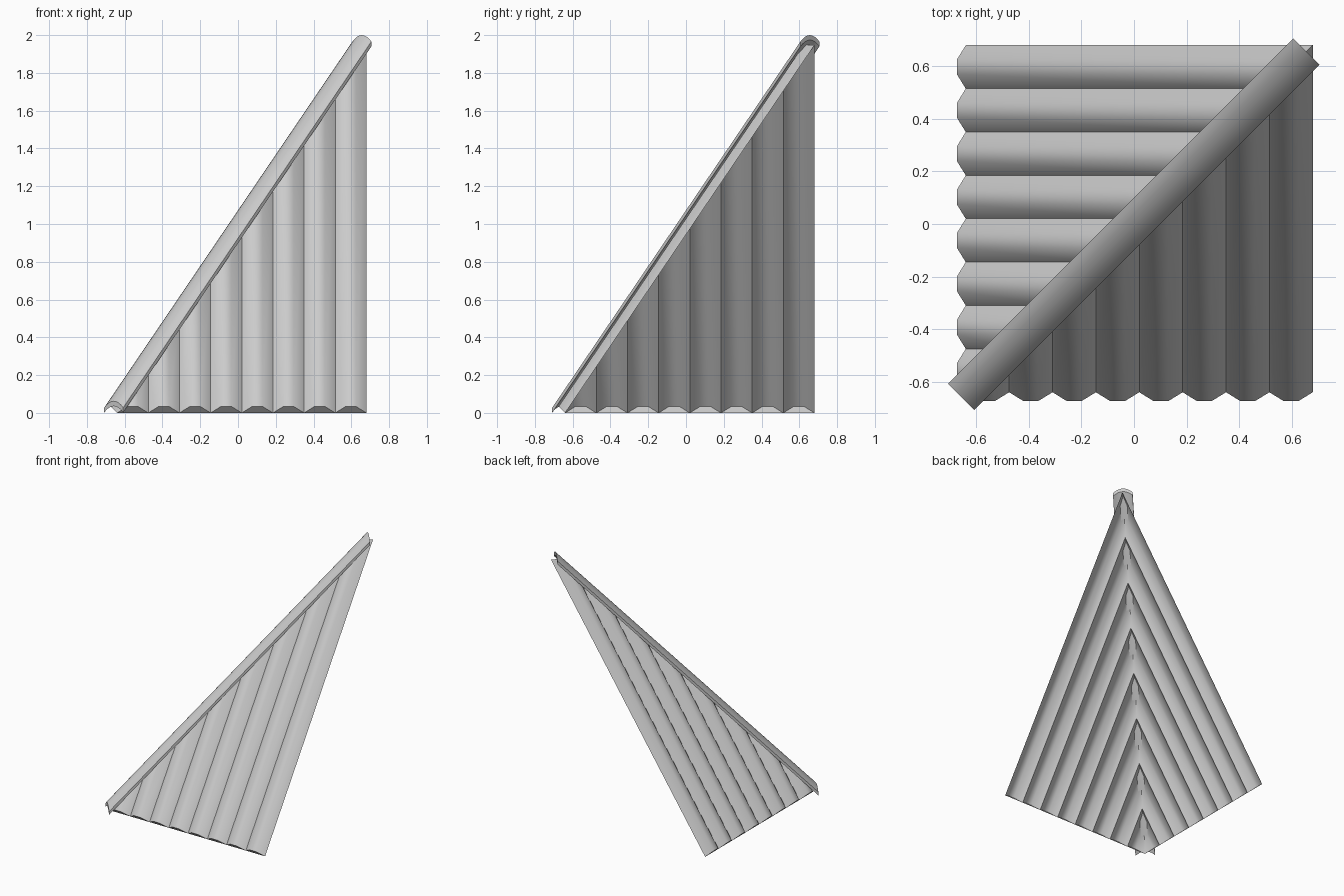
import bpy, math

if "Cube" in bpy.data.objects:
    bpy.data.objects.remove(bpy.data.objects["Cube"])

HI, LO = 0.68, -0.64          # sheet extents in plan
RIDGES = 8
PITCH = (HI - LO) / RIDGES
SLOPE = 1.475                 # rise per unit run
CREST_OUT, CREST_UP = 0.034, 0.034


def make(name, verts, faces, angle):
    me = bpy.data.meshes.new(name)
    me.from_pydata(verts, [], faces)
    me.validate()
    ob = bpy.data.objects.new(name, me)
    bpy.context.collection.objects.link(ob)
    bpy.ops.object.select_all(action='DESELECT')
    ob.select_set(True)
    bpy.context.view_layer.objects.active = ob
    bpy.ops.object.shade_smooth_by_angle(angle=math.radians(angle))
    return ob


def sheet(name, swap):
    # corrugated triangle: each profile line runs from the eave up to the hip
    verts, faces = [], []
    count = RIDGES * 3 + 1
    for i in range(count):
        x = LO + PITCH * i / 3
        crest = i % 3 != 0
        y0 = LO - (CREST_OUT if crest else 0)
        z0 = CREST_UP if crest else 0
        verts.append((x, y0, z0))
        verts.append((x, x, z0 + SLOPE * (x - y0)))
    for i in range(count - 1):
        a = 2 * i
        if i == 0:
            faces.append((0, 2, 3))
        else:
            faces.append((a, a + 2, a + 3, a + 1))
    # eave closures under each ridge
    for k in range(RIDGES):
        a = 6 * k
        faces.append((a, a + 6, a + 4, a + 2))
    if swap:
        verts = [(y, x, z) for x, y, z in verts]
        faces = [f[::-1] for f in faces]
    return make(name, verts, faces, 60)


sheet("front_roof_sheet", False)
sheet("left_roof_sheet", True)

# arched hip cap swept along the diagonal
HALF, THICK, ARCH, STEPS = 0.071, 0.026, 0.034, 8
profile = []
for j in range(STEPS + 1):
    t = -1 + 2 * j / STEPS
    profile.append((HALF * t, -ARCH * t * t))
profile += [(w, z - THICK) for w, z in reversed(profile)]
n = len(profile)
verts = []
for c, top in ((-0.658, 0.062), (0.656, 2.0)):
    for w, z in profile:
        d = w / math.sqrt(2)
        verts.append((c + d, c - d, top + z))
faces = [(i, (i + 1) % n, n + (i + 1) % n, n + i) for i in range(n)]
for s in (0, n):
    for j in range(STEPS):
        q = (s + j, s + n - 1 - j, s + n - 2 - j, s + j + 1)
        faces.append(q if s == 0 else q[::-1])
faces = [f[::-1] for f in faces[:n]] + faces[n:]
make("hip_cap", verts, faces, 35)
